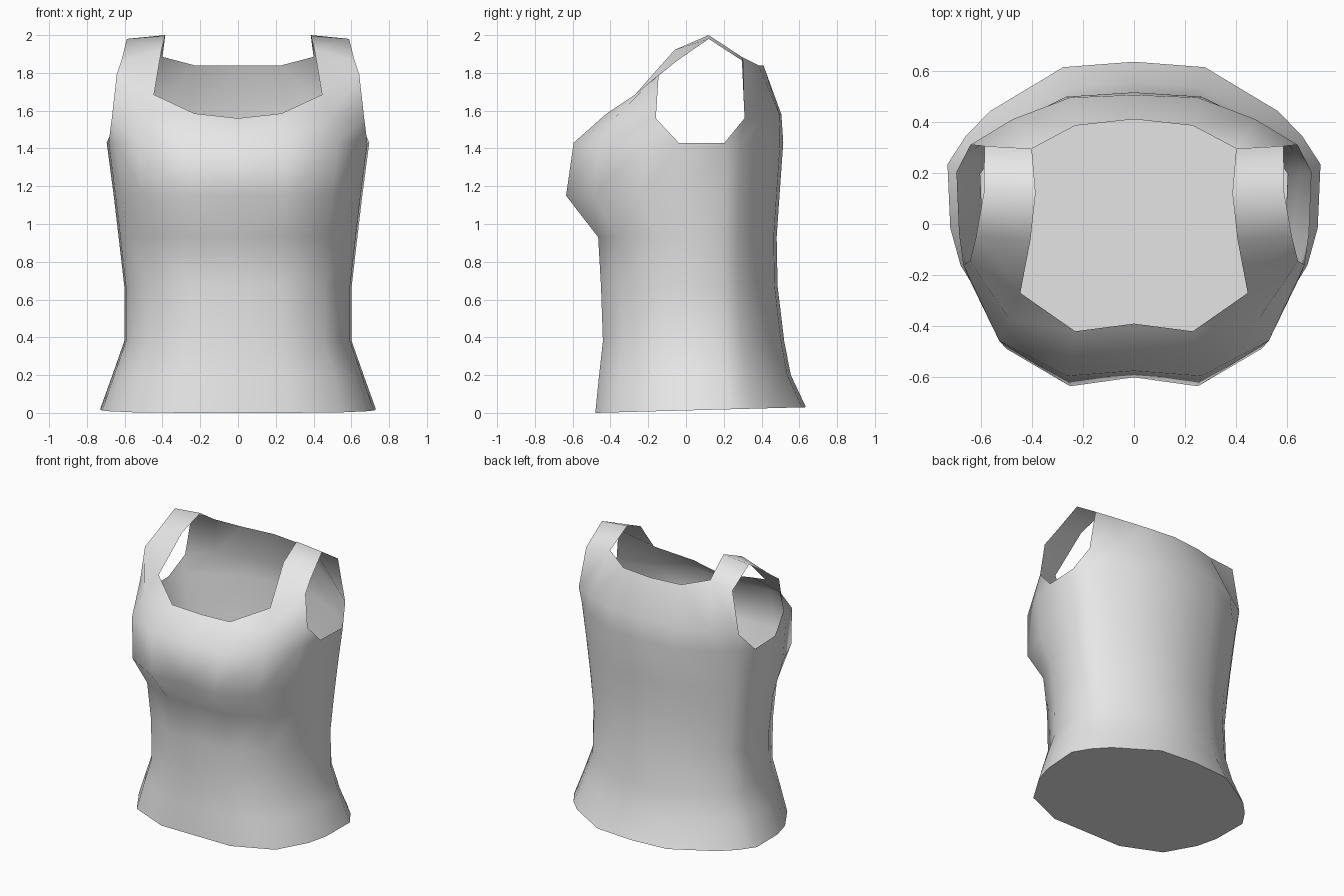
import bpy, bmesh, math

if "Cube" in bpy.data.objects:
    bpy.data.objects.remove(bpy.data.objects["Cube"])

# Fabric colour
fabric = bpy.data.materials.new("light_grey_fabric")
fabric.diffuse_color = (0.8, 0.8, 0.8, 1)
fabric.use_nodes = True
fabric.node_tree.nodes["Principled BSDF"].inputs["Base Color"].default_value = fabric.diffuse_color

# Normalised half cross-section, from front centre round the side to back centre
SECTION = [(0, -1), (.38, -1), (.76, -.8), (.93, -.45), (.985, -.2),
           (1, .25), (.9, .46), (.77, .64), (.38, .96), (0, 1)]

# Body rings: height, half width, front y, back y, inset of the front centre
RINGS = [(0, .73, -.48, .635, 0),
         (.20, .665, -.46, .555, 0),
         (.38, .602, -.44, .52, 0),
         (.67, .602, -.45, .485, 0),
         (.93, .632, -.465, .48, 0),
         (1.15, .658, -.635, .495, .035),
         (1.43, .695, -.595, .515, .02)]
MID_Y = .1

bm = bmesh.new()


def points(coords):
    return [bm.verts.new(c) for c in coords]


def strip(lower, upper):
    """Join two rows of points, both running from front centre to back."""
    for i in range(len(lower) - 1):
        bm.faces.new((lower[i], lower[i + 1], upper[i + 1], upper[i]))


# Body from hem to armhole
rows = []
for n, (z, width, front, back, dip) in enumerate(RINGS):
    ring = []
    for u, v in SECTION:
        y = MID_Y + (v * (back - MID_Y) if v > 0 else -v * (front - MID_Y))
        if u == 0 and v < 0:
            y += dip
        lift = .03 * (y + .48) / 1.115 if n == 0 else 0
        ring.append((u * width, y, z + lift))
    rows.append(points(ring))
for low, high in zip(rows, rows[1:]):
    strip(low, high)
top = rows[-1]

# Hem closing face
bm.faces.new(list(reversed(rows[0])))

# Front yoke up to the neckline
yoke = points([(0, -.39, 1.56), (.23, -.42, 1.585), (.49, -.37, 1.57), (.668, -.16, 1.56)])
strip(top[:4], yoke)
bm.faces.new((top[3], top[4], yoke[3]))

# Back panel up to the neckline
back_low = points([(.64, .31, 1.56), (.475, .41, 1.58), (.25, .495, 1.58), (0, .505, 1.58)])
strip(top[6:], back_low)
bm.faces.new((top[5], top[6], back_low[0]))
back_top = points([(.585, .305, 1.86), (.40, .295, 1.885), (.23, .385, 1.84), (0, .41, 1.84)])
strip(back_low, back_top)

# Shoulder strap: inner and outer edge pairs from front to back
strap = [(yoke[2], yoke[3])]
for inner, outer in [((.445, -.27, 1.685), (.642, -.145, 1.79)),
                     ((.405, -.06, 1.922), (.618, -.05, 1.862)),
                     ((.385, .12, 2.0), (.588, .12, 1.98))]:
    strap.append(tuple(points([inner, outer])))
strap.append((back_top[1], back_top[0]))
for a, b in zip(strap, strap[1:]):
    bm.faces.new((a[0], a[1], b[1], b[0]))
bm.faces.new((yoke[1], yoke[2], strap[1][0]))

# Garment object, mirrored left to right
mesh = bpy.data.meshes.new("sleeveless_top")
bm.to_mesh(mesh)
bm.free()
mesh.materials.append(fabric)
top_obj = bpy.data.objects.new("sleeveless_top", mesh)
bpy.context.collection.objects.link(top_obj)
bpy.context.view_layer.objects.active = top_obj
top_obj.select_set(True)
mirror = top_obj.modifiers.new("mirror_halves", 'MIRROR')
mirror.use_clip = True
bpy.ops.object.modifier_apply(modifier=mirror.name)
bpy.ops.object.shade_smooth_by_angle(angle=math.radians(80))
